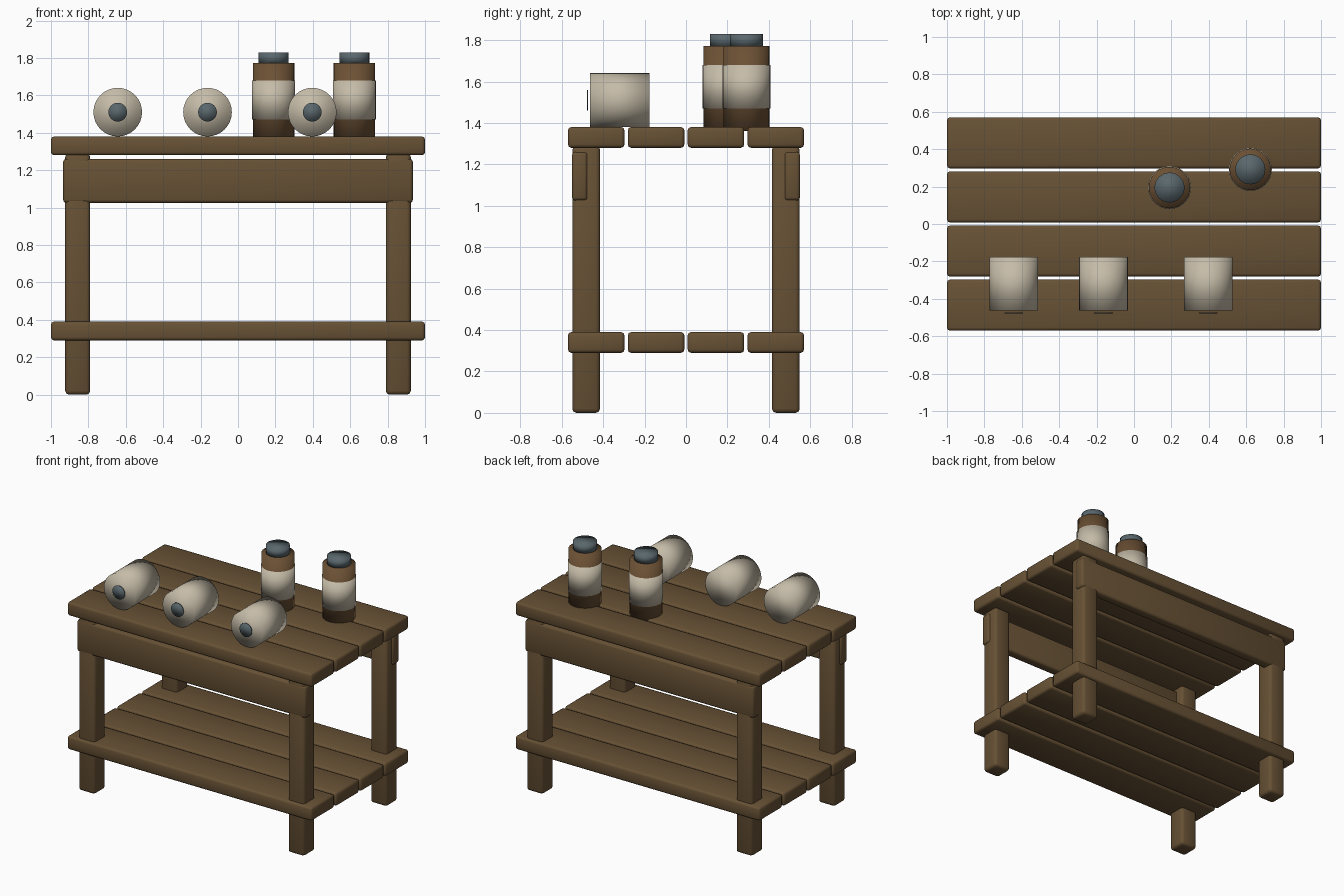
import bpy
from math import radians

cube = bpy.data.objects.get("Cube")
if cube:
    bpy.data.objects.remove(cube, do_unlink=True)


def material(name, color):
    mat = bpy.data.materials.new(name)
    mat.use_nodes = True
    rgba = (*color, 1)
    mat.diffuse_color = rgba
    mat.node_tree.nodes["Principled BSDF"].inputs["Base Color"].default_value = rgba
    return mat


WOOD = material("dark wood", (0.135, 0.082, 0.035))
AMBER = material("brown bottle", (0.15, 0.082, 0.035))
CREAM = material("cream paper", (0.56, 0.50, 0.39))
SLATE = material("slate grey", (0.10, 0.135, 0.15))


def beam(name, low, high, bevel=0.016):
    """Timber spanning two corners, with softened edges."""
    center = [(a + b) / 2 for a, b in zip(low, high)]
    bpy.ops.mesh.primitive_cube_add(size=1, location=center)
    obj = bpy.context.object
    obj.name = name
    obj.scale = [b - a for a, b in zip(low, high)]
    bpy.ops.object.transform_apply(location=False, rotation=False, scale=True)
    mod = obj.modifiers.new("soft edges", "BEVEL")
    mod.width = bevel
    mod.segments = 2
    bpy.ops.object.modifier_apply(modifier=mod.name)
    bpy.ops.object.shade_smooth_by_angle(angle=radians(50))
    obj.data.materials.append(WOOD)


def cylinder(name, center, radius, depth, mat, lying=False):
    bpy.ops.mesh.primitive_cylinder_add(
        vertices=32, radius=radius, depth=depth, location=center,
        rotation=(radians(90) if lying else 0, 0, 0))
    obj = bpy.context.object
    obj.name = name
    obj.data.materials.append(mat)
    bpy.ops.object.shade_smooth()


# Table top and lower shelf, four planks each
for part, bottom in (("top_plank", 1.28), ("shelf_plank", 0.29)):
    for i in range(4):
        y = -0.57 + i * 0.289
        beam(f"{part}_{i + 1}", (-1, y, bottom), (1, y + 0.273, bottom + 0.1))

# Legs and the long rails joining them
for end, sy in (("front", -1), ("back", 1)):
    for side, sx in (("right", -1), ("left", 1)):
        x, y = sx * 0.857, sy * 0.482
        beam(f"{end}_{side}_leg", (x - 0.067, y - 0.067, 0),
             (x + 0.067, y + 0.067, 1.29), 0.02)
    y = sy * 0.513
    beam(f"{end}_rail", (-0.935, y - 0.038, 1.025), (0.935, y + 0.038, 1.26))

# Rolls lying along the front, each with a round end disc
for i, x in enumerate((-0.643, -0.163, 0.397)):
    cylinder(f"roll_{i + 1}", (x, -0.32, 1.51), 0.13, 0.286, CREAM, True)
    cylinder(f"roll_disc_{i + 1}", (x, -0.475, 1.51), 0.05, 0.006, SLATE, True)

# Labelled bottles with caps
for i, (x, y) in enumerate(((0.19, 0.195), (0.622, 0.292))):
    cylinder(f"bottle_{i + 1}", (x, y, 1.567), 0.111, 0.41, AMBER)
    cylinder(f"bottle_label_{i + 1}", (x, y, 1.575), 0.115, 0.21, CREAM)
    cylinder(f"bottle_cap_{i + 1}", (x, y, 1.8), 0.08, 0.06, SLATE)
